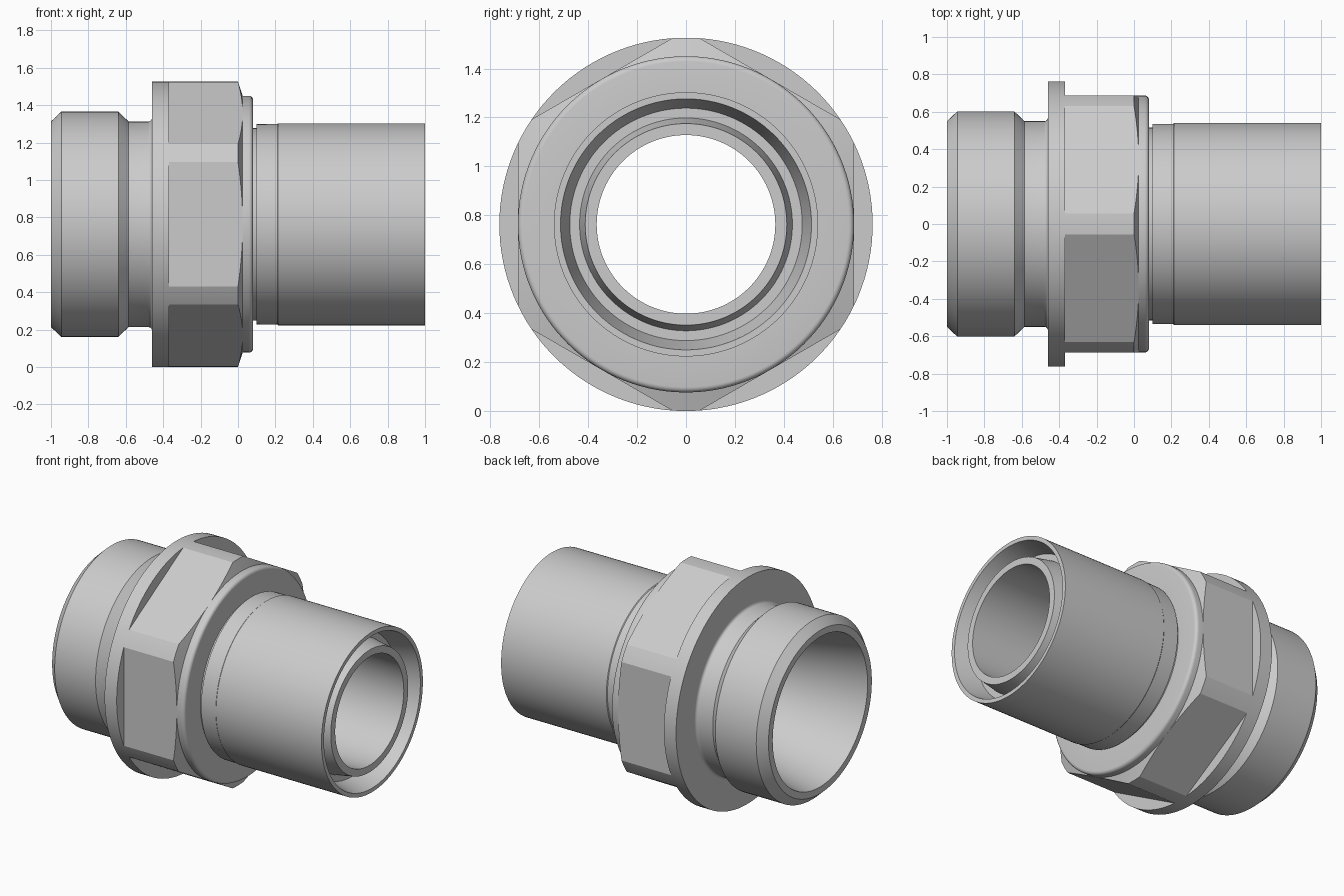
import bpy, bmesh, math

if "Cube" in bpy.data.objects:
    bpy.data.objects.remove(bpy.data.objects["Cube"])

CZ = 0.763            # height of the axis
R_FLANGE = 0.763      # flange and hex corner radius
R_FLAT = 0.687        # hex centre to flat
X_CORNER, X_FLAT = 0.0, 0.025   # hex end chamfer range

steel = bpy.data.materials.new("plain grey steel")
steel.diffuse_color = (0.6, 0.6, 0.6, 1)
steel.use_nodes = True
steel.node_tree.nodes["Principled BSDF"].inputs["Base Color"].default_value = steel.diffuse_color

# Angles around the axis, placed so the hex edges fall exactly on vertices
half = math.acos(R_FLAT / R_FLANGE)
gap = math.radians(60) - 2 * half
ANGLES = []
for s in range(6):
    c = math.radians(60 * s)
    ANGLES += [c - half + 2 * half * k / 18 for k in range(18)]
    ANGLES += [c + half + gap * k / 3 for k in range(3)]


def arc(cx, cr, rad, a0, a1, n=5):
    """Points of a fillet in the (x, radius) plane, angles in degrees."""
    pts = []
    for k in range(n + 1):
        a = math.radians(a0 + (a1 - a0) * k / n)
        pts.append((cx + rad * math.cos(a), cr + rad * math.sin(a)))
    return pts


def hex_point(x, a, chamfered):
    """Radius cut back to the hex flats, with the conical end chamfer."""
    off = (a + math.pi / 6) % (math.pi / 3) - math.pi / 6
    r = min(R_FLANGE, R_FLAT / math.cos(off))
    if chamfered:
        t = (R_FLANGE - r) / (R_FLANGE - R_FLAT)
        x = X_CORNER + (X_FLAT - X_CORNER) * t
    return x, r


def lathe(name, profile):
    """Spin an (x, radius) profile about the x axis; 'start'/'end' tags make hex rings."""
    bm = bmesh.new()
    rings = []
    for p in profile:
        ring = []
        for a in ANGLES:
            x, r = p[0], p[1]
            if len(p) == 3:
                x, r = hex_point(x, a, p[2] == "end")
            ring.append(bm.verts.new((x, r * math.cos(a), CZ + r * math.sin(a))))
        rings.append(ring)
    n = len(ANGLES)
    for a, b in zip(rings, rings[1:]):
        for j in range(n):
            k = (j + 1) % n
            bm.faces.new((a[j], a[k], b[k], b[j]))
    bmesh.ops.remove_doubles(bm, verts=bm.verts, dist=1e-5)
    me = bpy.data.meshes.new(name)
    bm.to_mesh(me)
    bm.free()
    me.materials.append(steel)
    ob = bpy.data.objects.new(name, me)
    bpy.context.collection.objects.link(ob)
    bpy.ops.object.select_all(action="DESELECT")
    ob.select_set(True)
    bpy.context.view_layer.objects.active = ob
    bpy.ops.object.shade_smooth_by_angle(angle=math.radians(20))
    return ob


# Left end: inner cone, rim, chamfered band, undercut and fillet
lathe("threaded_end", [
    (-0.34, 0.365), (-1.0, 0.505), (-1.0, 0.55), (-0.945, 0.602),
    (-0.64, 0.602), (-0.585, 0.55),
] + arc(-0.48, 0.57, 0.02, -90, 0))

# Middle: round flange, hexagon with chamfered end, rounded collar
lathe("hex_collar", [
    (-0.46, 0.57), (-0.46, R_FLANGE), (-0.37, R_FLANGE),
    (-0.37, R_FLAT, "start"), (0.0, R_FLAT, "end"), (X_FLAT, R_FLAT),
] + arc(0.058, R_FLAT - 0.022, 0.022, 90, 0) + [(0.08, 0.515)])

# Right end: groove, tube, conical ring recess, inner sleeve and bore
lathe("tube_end", [
    (0.08, 0.515), (0.10, 0.515), (0.10, 0.535), (0.21, 0.536), (0.215, 0.54),
    (1.0, 0.54), (1.0, 0.513), (0.85, 0.475), (0.85, 0.435),
    (0.98, 0.412), (0.98, 0.365), (-0.34, 0.365),
])
